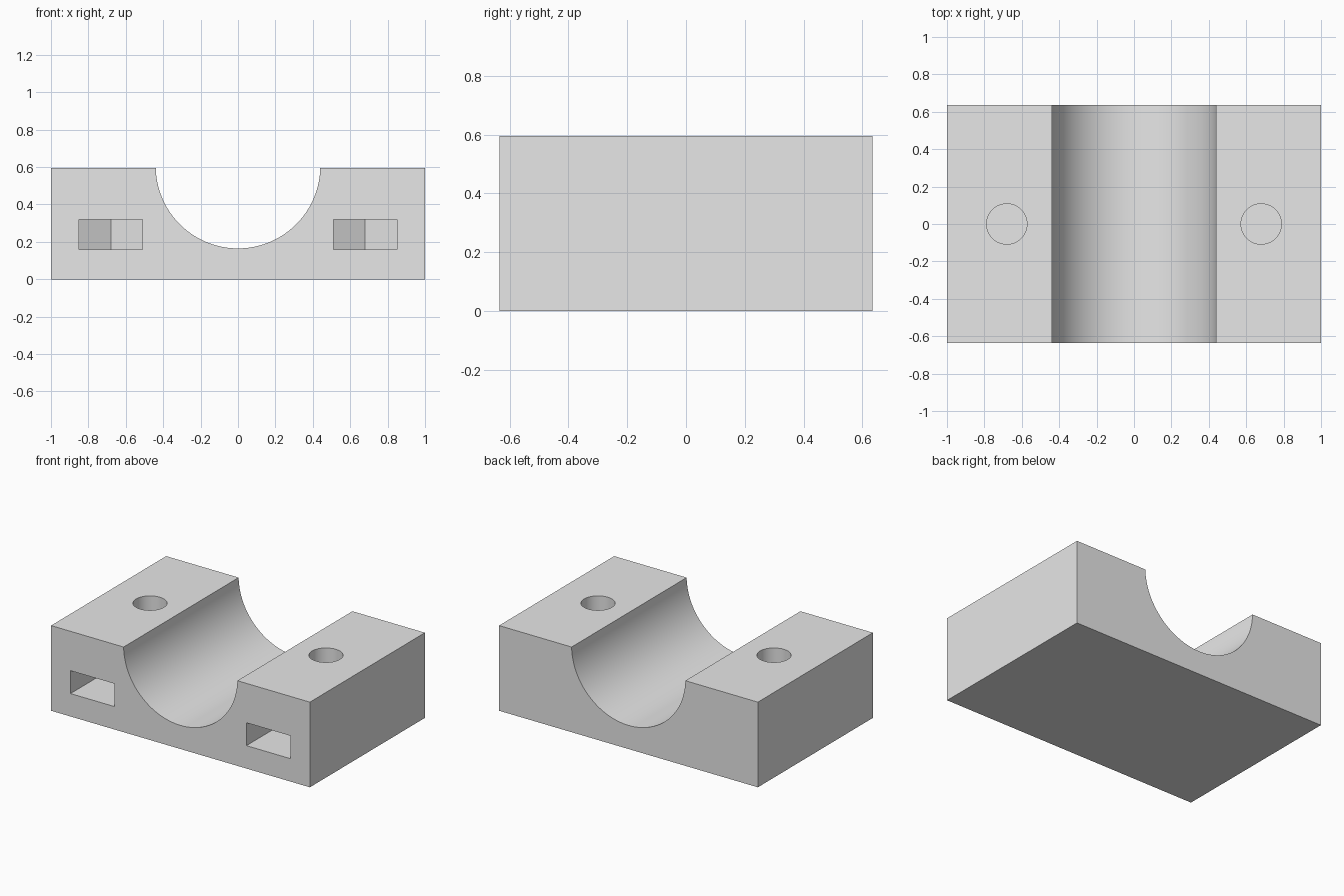
import bpy
import bmesh
from math import cos, sin, pi, radians

old = bpy.data.objects.get("Cube")
if old:
    bpy.data.objects.remove(old, do_unlink=True)

LENGTH, DEPTH, HEIGHT = 2.0, 1.27, 0.595
BOLT_X = 0.68

grey = bpy.data.materials.new("plain_grey")
grey.use_nodes = True
grey.diffuse_color = (0.8, 0.8, 0.8, 1)
grey.node_tree.nodes["Principled BSDF"].inputs["Base Color"].default_value = (0.8, 0.8, 0.8, 1)


def prism(name, outline, direction):
    """Extrude a closed 3D outline along a direction."""
    bm = bmesh.new()
    face = bm.faces.new([bm.verts.new(p) for p in outline])
    ext = bmesh.ops.extrude_face_region(bm, geom=[face])
    verts = [v for v in ext["geom"] if isinstance(v, bmesh.types.BMVert)]
    bmesh.ops.translate(bm, verts=verts, vec=direction)
    bmesh.ops.recalc_face_normals(bm, faces=bm.faces[:])
    mesh = bpy.data.meshes.new(name)
    bm.to_mesh(mesh)
    bm.free()
    mesh.materials.append(grey)
    obj = bpy.data.objects.new(name, mesh)
    bpy.context.collection.objects.link(obj)
    return obj


def circle(radius, count):
    return [(radius * cos(2 * pi * i / count), radius * sin(2 * pi * i / count))
            for i in range(count)]


# Solid block
hx, hy = LENGTH / 2, DEPTH / 2
block = prism("clamp_block", [(-hx, -hy, 0), (hx, -hy, 0), (hx, hy, 0), (-hx, hy, 0)],
              (0, 0, HEIGHT))

# Half-round channel running front to back
cutters = [prism("channel_cutter", [(x, -1, z + 0.605) for x, z in circle(0.44, 96)],
                 (0, 2, 0))]

# Bolt holes from the top, and nut slots from the front with a hexagonal end
slot_half, slot_low, slot_high = 0.17, 0.16, 0.32
point = slot_half / cos(pi / 6)
for side, sx in (("right", -BOLT_X), ("left", BOLT_X)):
    slot = [(sx - slot_half, -1, slot_low), (sx + slot_half, -1, slot_low),
            (sx + slot_half, point / 2, slot_low), (sx, point, slot_low),
            (sx - slot_half, point / 2, slot_low)]
    cutters.append(prism(side + "_nut_slot_cutter", slot, (0, 0, slot_high - slot_low)))
    hole = [(x + sx, y, 0.25) for x, y in circle(0.108, 48)]
    cutters.append(prism(side + "_bolt_hole_cutter", hole, (0, 0, 1)))

# Cut everything out and bake the result
bpy.context.view_layer.objects.active = block
block.select_set(True)
for cutter in cutters:
    mod = block.modifiers.new(cutter.name, "BOOLEAN")
    mod.operation = "DIFFERENCE"
    mod.solver = "EXACT"
    mod.object = cutter
    bpy.ops.object.modifier_apply(modifier=mod.name)
for cutter in cutters:
    bpy.data.objects.remove(cutter, do_unlink=True)

# Smooth the round walls, keep the edges crisp
bpy.ops.object.shade_smooth_by_angle(angle=radians(30))
